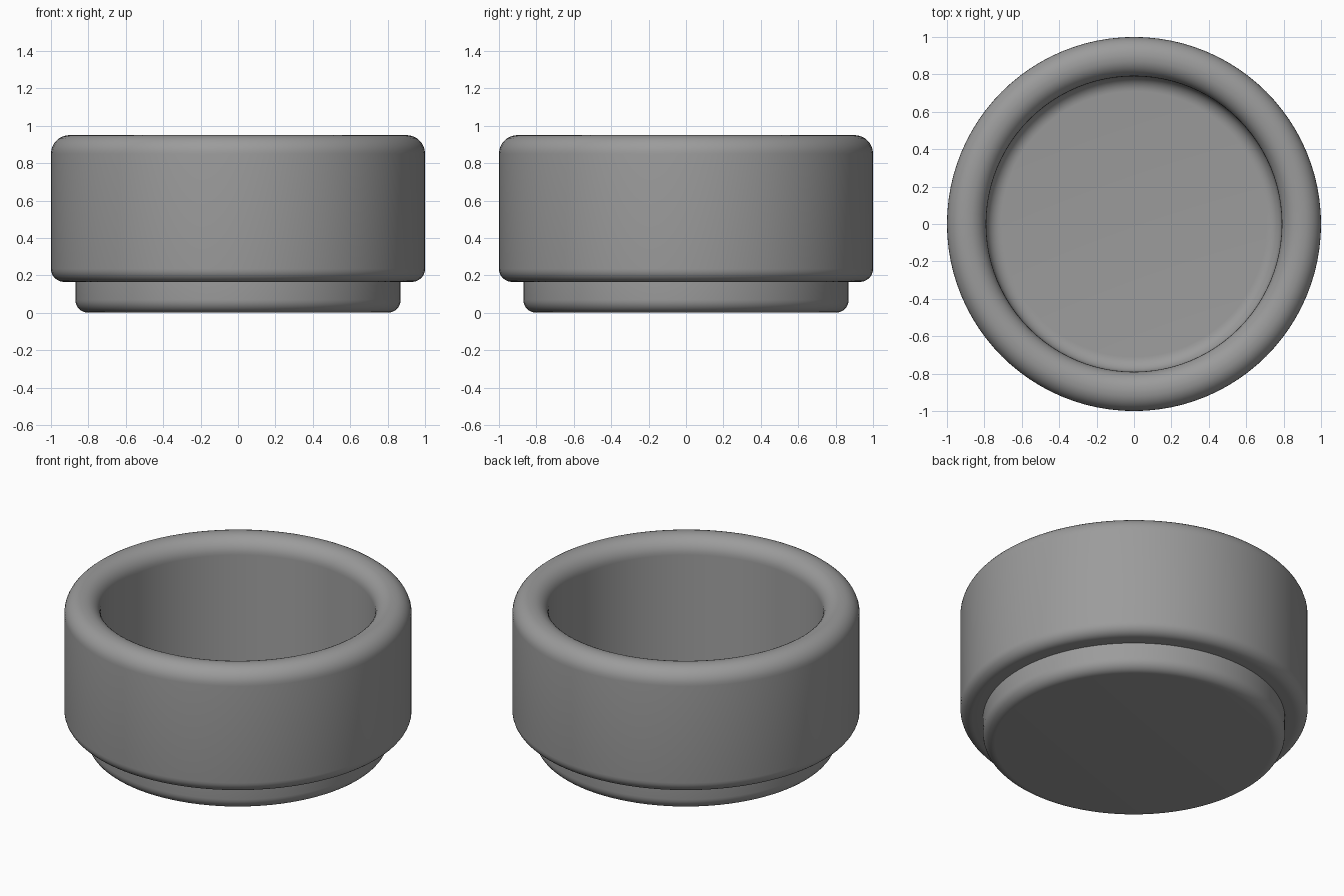
import bpy
import bmesh
import math

if "Cube" in bpy.data.objects:
    bpy.data.objects.remove(bpy.data.objects["Cube"])

SEGMENTS = 96
ARC_STEPS = 8

grey = bpy.data.materials.new("plain_grey")
grey.diffuse_color = (0.33, 0.33, 0.33, 1.0)
grey.use_nodes = True
grey.node_tree.nodes["Principled BSDF"].inputs["Base Color"].default_value = grey.diffuse_color


def arc(cx, cz, radius, start, end):
    """Quarter-round points in the radius/height plane, angles in degrees."""
    points = []
    for i in range(ARC_STEPS + 1):
        a = math.radians(start + (end - start) * i / ARC_STEPS)
        points.append((cx + radius * math.cos(a), cz + radius * math.sin(a)))
    return points


def lathe(name, profile):
    """Spin a profile that starts and ends on the z axis into a closed solid."""
    bm = bmesh.new()
    verts = [bm.verts.new((r, 0, z)) for r, z in profile]
    edges = [bm.edges.new(pair) for pair in zip(verts, verts[1:])]
    bmesh.ops.spin(bm, geom=verts + edges, cent=(0, 0, 0), axis=(0, 0, 1),
                   angle=math.tau, steps=SEGMENTS, use_duplicate=False)
    bmesh.ops.remove_doubles(bm, verts=bm.verts, dist=0.0005)
    bmesh.ops.recalc_face_normals(bm, faces=bm.faces)
    mesh = bpy.data.meshes.new(name)
    bm.to_mesh(mesh)
    bm.free()
    mesh.materials.append(grey)
    obj = bpy.data.objects.new(name, mesh)
    bpy.context.collection.objects.link(obj)
    bpy.context.view_layer.objects.active = obj
    obj.select_set(True)
    bpy.ops.object.shade_smooth_by_angle(angle=math.radians(35))
    obj.select_set(False)
    return obj


profile = [(0, 0)]
profile += arc(0.80, 0.07, 0.07, -90, 0)      # rounded foot
profile += [(0.87, 0.165)]                    # underside ledge
profile += arc(0.93, 0.235, 0.07, -90, 0)     # lower edge of the body
profile += arc(0.90, 0.85, 0.10, 0, 90)       # outer rim
profile += arc(0.89, 0.85, 0.10, 90, 180)     # inner rim
profile += arc(0.71, 0.16, 0.08, 0, -90)      # rounded inner floor edge
profile += [(0, 0.08)]
lathe("bowl", profile)
